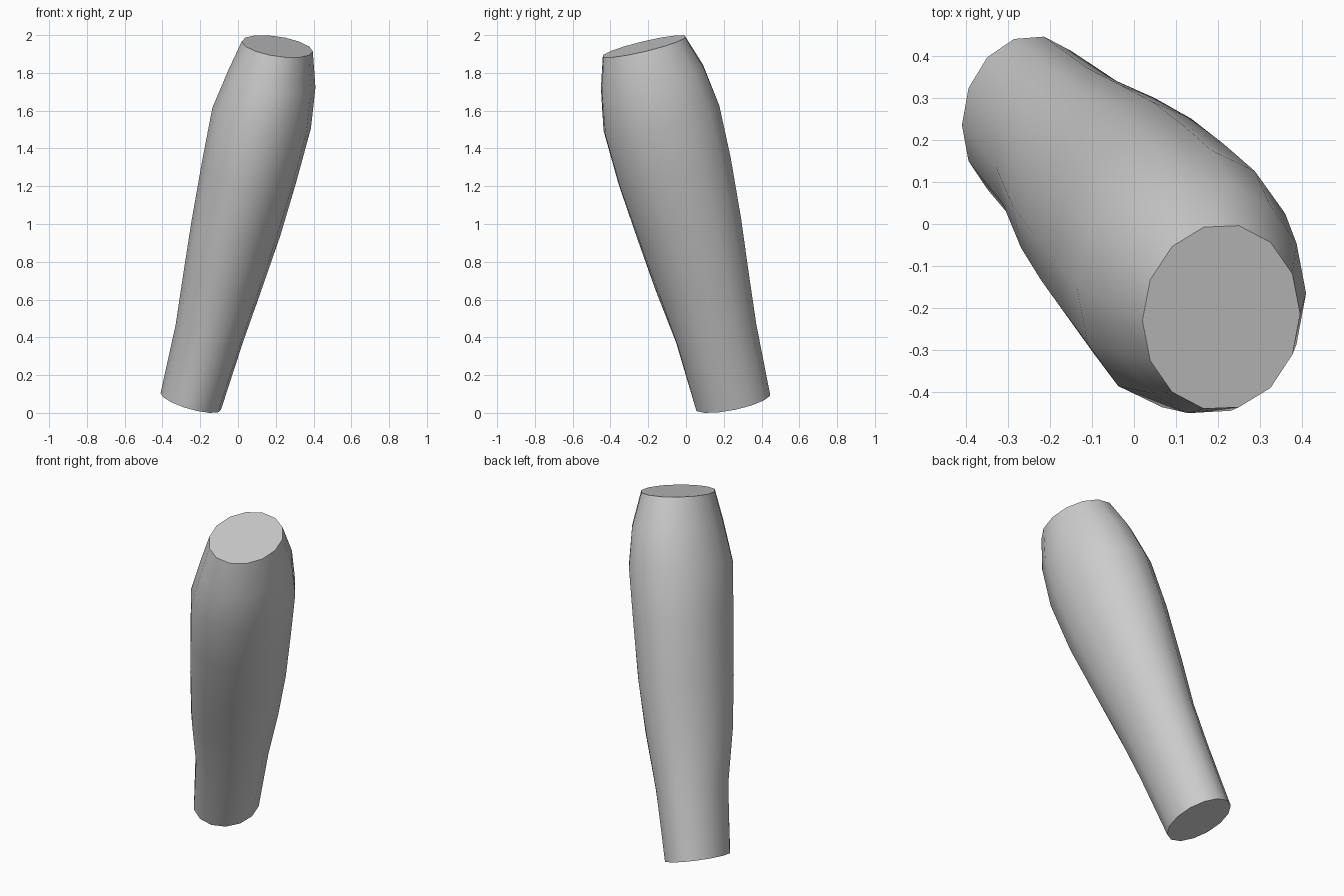
import bpy, bmesh, math

if "Cube" in bpy.data.objects:
    bpy.data.objects.remove(bpy.data.objects["Cube"])

SIDES = 14
# Cross-sections: centre x, y, z, half width, half depth, tilt x, tilt y, skew
RINGS = [
    (-0.25, 0.248, 0.06, 0.160, 0.201, -0.29, 0.21, 0.002),
    (-0.152, 0.16, 0.42, 0.178, 0.214, -0.30, 0.28, 0.004),
    (-0.080, 0.084, 0.70, 0.210, 0.248, -0.20, 0.22, 0.008),
    (-0.010, 0.015, 0.98, 0.236, 0.279, -0.18, 0.20, 0.007),
    (0.060, -0.060, 1.28, 0.250, 0.300, -0.24, 0.28, 0.006),
    (0.125, -0.130, 1.56, 0.261, 0.310, -0.23, 0.26, 0.006),
    (0.180, -0.178, 1.77, 0.230, 0.277, -0.22, 0.24, 0.003),
    (0.208, -0.222, 1.94, 0.188, 0.222, -0.15, 0.24, 0.0015),
]


def add_ring(bm, cx, cy, cz, rx, ry, ax, ay, skew):
    k = skew / rx
    s = math.sqrt(ry * ry - k * k)
    verts = []
    for i in range(SIDES):
        t = 2 * math.pi * i / SIDES
        dx = rx * math.cos(t)
        dy = k * math.cos(t) + s * math.sin(t)
        verts.append(bm.verts.new((cx + dx, cy + dy, cz + ax * dx + ay * dy)))
    return verts


# Leaning, tapered limb lofted through the tilted sections
bm = bmesh.new()
loops = [add_ring(bm, *r) for r in RINGS]
for a, b in zip(loops, loops[1:]):
    for i in range(SIDES):
        j = (i + 1) % SIDES
        bm.faces.new((a[i], a[j], b[j], b[i]))

# Flat end caps
bm.faces.new(loops[0][::-1])
bm.faces.new(loops[-1])

# Stand on the ground
low = min(v.co.z for v in bm.verts)
bmesh.ops.translate(bm, verts=bm.verts, vec=(0, 0, -low))
bmesh.ops.recalc_face_normals(bm, faces=bm.faces)

mesh = bpy.data.meshes.new("limb_segment")
bm.to_mesh(mesh)
bm.free()
limb = bpy.data.objects.new("limb_segment", mesh)
bpy.context.collection.objects.link(limb)
bpy.context.view_layer.objects.active = limb
limb.select_set(True)
bpy.ops.object.shade_smooth_by_angle(angle=math.radians(40))
